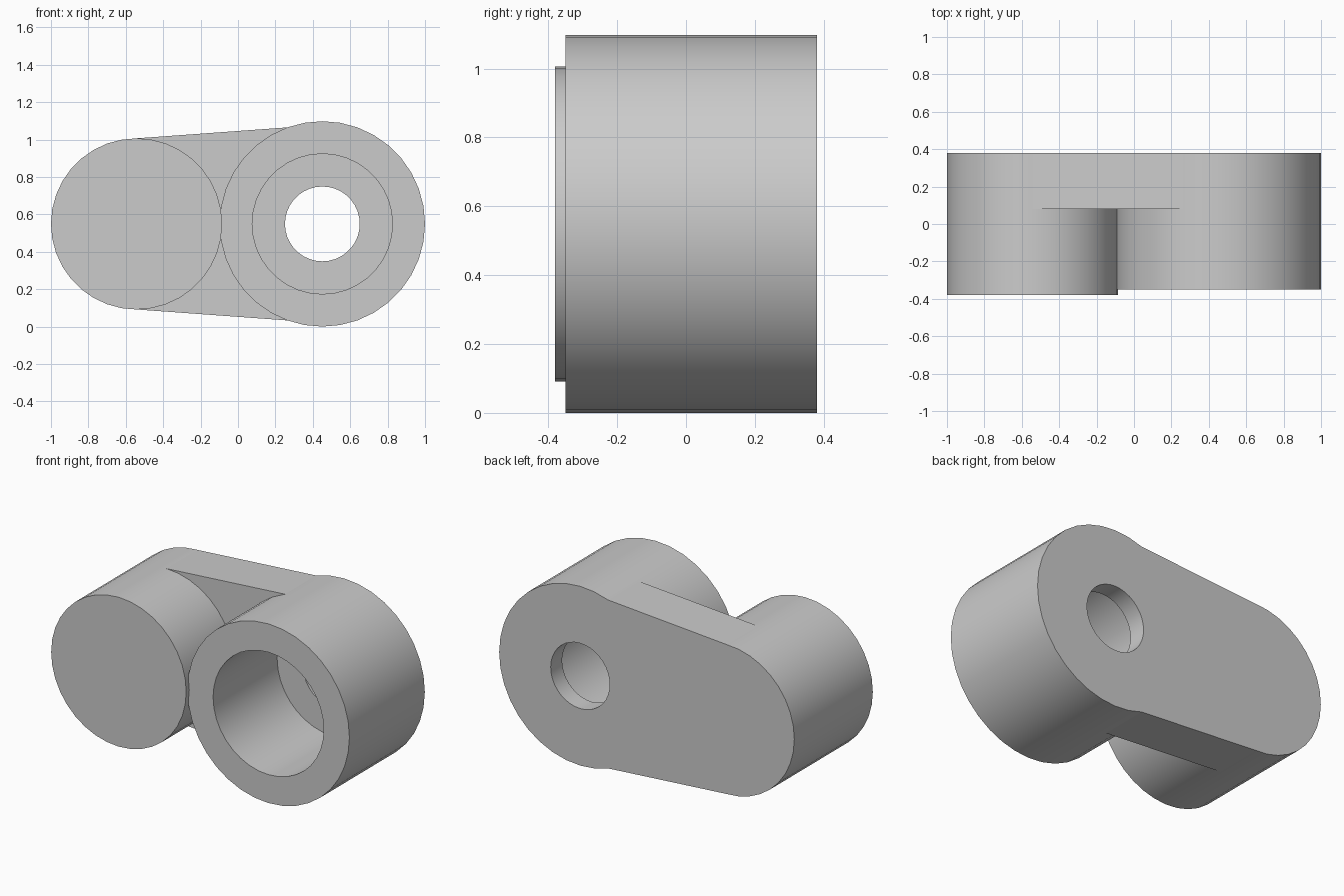
import bpy, bmesh, math

if "Cube" in bpy.data.objects:
    bpy.data.objects.remove(bpy.data.objects["Cube"], do_unlink=True)

SEGMENTS = 36
AXIS_Z = 0.549
BACK = 0.38
PIN_X, PIN_R = -0.5425, 0.4575
RING_X, RING_R = 0.451, 0.549

grey = bpy.data.materials.new("plain grey")
grey.use_nodes = True
colour = (0.6, 0.6, 0.6, 1)
grey.diffuse_color = colour
grey.node_tree.nodes["Principled BSDF"].inputs["Base Color"].default_value = colour


def circle(cx, radius, start=0, end=SEGMENTS):
    """Points in the x-z plane, from step start up to step end."""
    return [(cx + radius * math.cos(math.tau * i / SEGMENTS),
             AXIS_Z + radius * math.sin(math.tau * i / SEGMENTS)) for i in range(start, end)]


def finish(name, bm):
    bmesh.ops.recalc_face_normals(bm, faces=bm.faces)
    mesh = bpy.data.meshes.new(name)
    bm.to_mesh(mesh)
    bm.free()
    mesh.materials.append(grey)
    obj = bpy.data.objects.new(name, mesh)
    bpy.context.collection.objects.link(obj)
    bpy.ops.object.select_all(action="DESELECT")
    obj.select_set(True)
    bpy.context.view_layer.objects.active = obj
    bpy.ops.object.shade_smooth_by_angle(angle=math.radians(30))
    return obj


def prism(name, outline, front, back):
    bm = bmesh.new()
    face = bm.faces.new([bm.verts.new((x, front, z)) for x, z in outline])
    solid = bmesh.ops.extrude_face_region(bm, geom=[face], use_keep_orig=True)
    moved = [v for v in solid["geom"] if isinstance(v, bmesh.types.BMVert)]
    bmesh.ops.translate(bm, verts=moved, vec=(0, back - front, 0))
    finish(name, bm)


def turned(name, cx, profile):
    """Closed radius-depth profile turned about an axis along y."""
    bm = bmesh.new()
    rings = [[bm.verts.new((x, y, z)) for x, z in circle(cx, r)] for r, y in profile]
    for a, b in zip(rings, rings[1:] + rings[:1]):
        for i in range(SEGMENTS):
            j = (i + 1) % SEGMENTS
            bm.faces.new((a[i], a[j], b[j], b[i]))
    finish(name, bm)


# Solid round boss
prism("solid_boss", circle(PIN_X, PIN_R), -BACK, BACK)

# Hollow boss with a wide bore and a smaller hole through its rear wall
turned("bored_boss", RING_X, [(RING_R, -0.35), (RING_R, BACK), (0.2, BACK),
                              (0.2, 0.27), (0.375, 0.27), (0.375, -0.35)])

# Tapered web joining the bosses, ending on the wall of the bored boss
web = [(PIN_X, AXIS_Z - PIN_R), (PIN_X, AXIS_Z + PIN_R)]
web += circle(RING_X, RING_R, 11, 26)
prism("connecting_web", web, 0.08, BACK)
